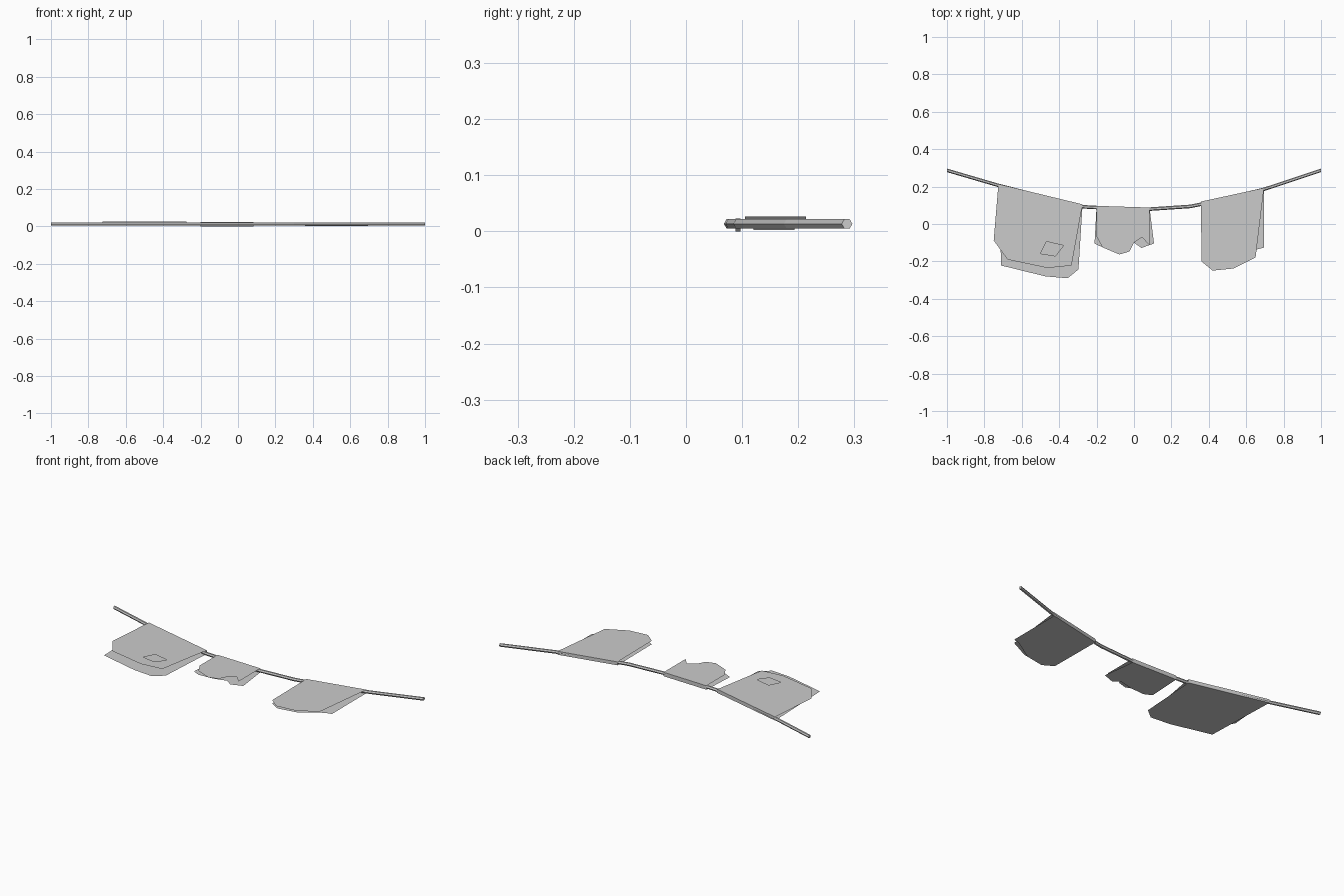
import bpy, bmesh, math

cube = bpy.data.objects.get("Cube")
if cube:
    bpy.data.objects.remove(cube, do_unlink=True)

grey = bpy.data.materials.new("plain grey")
grey.use_nodes = True
colour = (0.6, 0.6, 0.6, 1)
grey.diffuse_color = colour
bsdf = next(n for n in grey.node_tree.nodes if n.type == 'BSDF_PRINCIPLED')
bsdf.inputs["Base Color"].default_value = colour


def finish(bm, name):
    mesh = bpy.data.meshes.new(name)
    bm.to_mesh(mesh)
    bm.free()
    mesh.materials.append(grey)
    obj = bpy.data.objects.new(name, mesh)
    bpy.context.collection.objects.link(obj)
    return obj


def sheet(bm, outline, z, up, hole=None):
    """Flat panel with an optional hole, facing up or down."""
    edges = []
    for loop in filter(None, (outline, hole)):
        vs = [bm.verts.new((x, y, z)) for x, y in loop]
        edges += [bm.edges.new((a, b)) for a, b in zip(vs, vs[1:] + vs[:1])]
    made = bmesh.ops.triangle_fill(bm, edges=edges, use_beauty=True)["geom"]
    for f in made:
        if isinstance(f, bmesh.types.BMFace):
            f.normal_update()
            if (f.normal.z > 0) != up:
                f.normal_flip()


def cloth(name, fold, upper, lower, low, high, hole=None):
    """Two ragged panels joined by a narrow fold behind the rope."""
    bm = bmesh.new()
    sheet(bm, fold + upper, high, True, hole)
    sheet(bm, fold + lower, low, False)
    (ax, ay), (bx, by) = fold
    bm.faces.new([bm.verts.new(p) for p in
                  ((bx, by, low), (ax, ay, low), (ax, ay, high), (bx, by, high))])
    bmesh.ops.remove_doubles(bm, verts=bm.verts, dist=0.0001)
    finish(bm, name)


# Six-sided sagging rope
path = [(-1, .287), (-.72, .205), (-.27, .092), (0, .077), (.09, .08),
        (.3, .094), (.36, .106), (.69, .184), (1, .287)]
bm = bmesh.new()
rings = []
for x, y in path:
    rings.append([bm.verts.new((x, y + .0095 * math.cos(i * math.pi / 3),
                                .0133 + .0095 * math.sin(i * math.pi / 3)))
                  for i in range(6)])
for a, b in zip(rings, rings[1:]):
    for i in range(6):
        j = (i + 1) % 6
        bm.faces.new((a[i], a[j], b[j], b[i]))
bm.faces.new(rings[0])
bm.faces.new(rings[-1])
bmesh.ops.recalc_face_normals(bm, faces=bm.faces)
finish(bm, "rope")

# Large cloth with a torn hole in its upper panel
cloth("large_cloth", [(-.725, .214), (-.275, .105)],
      [(-.334, -.222), (-.463, -.235), (-.676, -.19), (-.75, -.088)],
      [(-.297, -.243), (-.355, -.29), (-.473, -.28), (-.71, -.222)],
      .005, .026,
      [(-.468, -.094), (-.377, -.115), (-.42, -.171), (-.5, -.158)])

# Small ragged cloth
cloth("small_cloth", [(-.2, .097), (.083, .088)],
      [(.083, -.115), (.043, -.07), (0, -.1), (-.024, -.147),
       (-.078, -.163), (-.168, -.125), (-.2, -.067)],
      [(.107, -.104), (.04, -.128), (0, -.1), (-.078, -.12),
       (-.168, -.125), (-.211, -.104)],
      0, .023)

# Medium cloth
cloth("medium_cloth", [(.358, .12), (.695, .193)],
      [(.65, -.179), (.532, -.238), (.42, -.249), (.361, -.2)],
      [(.695, -.126), (.655, -.136), (.532, -.215), (.42, -.235), (.361, -.2)],
      .002, .022)
